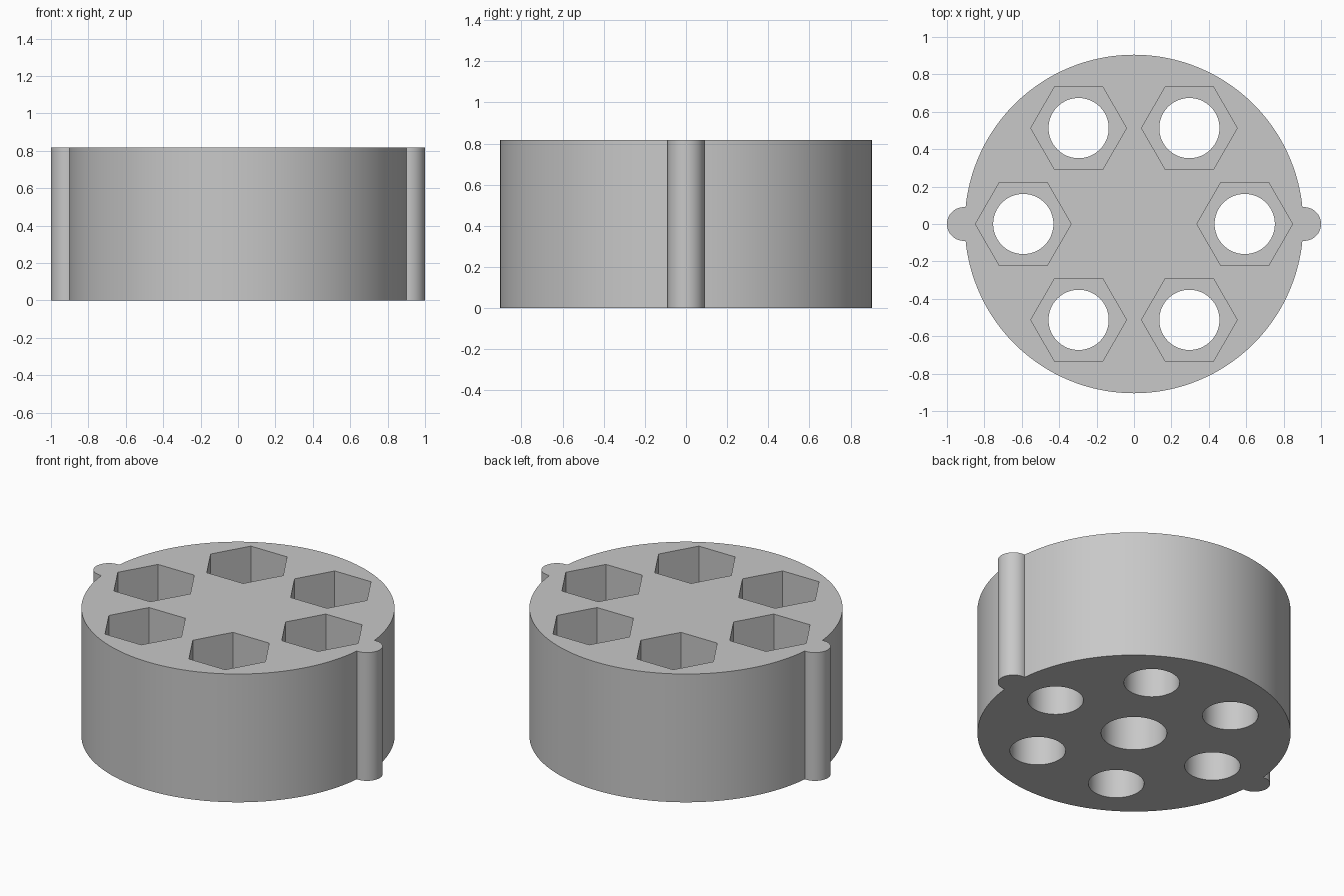
import bpy
from math import radians, cos, sin

cube = bpy.data.objects.get("Cube")
if cube:
    bpy.data.objects.remove(cube, do_unlink=True)

HEIGHT = 0.818
BODY_R = 0.905
RING_R = 0.592        # circle on which the six sockets sit
HEX_DEPTH = 0.42
CENTER_DEPTH = 0.5

grey = bpy.data.materials.new("plain grey")
grey.use_nodes = True
color = (0.58, 0.58, 0.58, 1)
grey.diffuse_color = color
grey.node_tree.nodes["Principled BSDF"].inputs["Base Color"].default_value = color


def prism(name, radius, z0, z1, x=0, y=0, sides=64):
    """Upright prism from z0 to z1 with a vertex on the +x axis."""
    bpy.ops.mesh.primitive_cylinder_add(
        vertices=sides, radius=radius, depth=z1 - z0,
        location=(x, y, (z0 + z1) / 2),
        rotation=(0, 0, radians(90)))
    ob = bpy.context.object
    ob.name = name
    ob.data.materials.append(grey)
    return ob


def combine(target, tool, operation):
    """Apply a boolean and discard the tool."""
    mod = target.modifiers.new(tool.name, "BOOLEAN")
    mod.operation = operation
    mod.solver = "EXACT"
    mod.object = tool
    bpy.context.view_layer.objects.active = target
    bpy.ops.object.modifier_apply(modifier=mod.name)
    bpy.data.objects.remove(tool, do_unlink=True)


# Round drum with a rounded rib on each side
drum = prism("socket_drum", BODY_R, 0, HEIGHT, sides=128)
for side in (-1, 1):
    combine(drum, prism("side_rib", 0.09, 0, HEIGHT, x=side * 0.91), "UNION")

# Six hexagonal sockets, each with a round hole through its floor
for i in range(6):
    x = RING_R * cos(radians(60 * i))
    y = RING_R * sin(radians(60 * i))
    combine(drum, prism("hex_socket", 0.256, HEIGHT - HEX_DEPTH, HEIGHT + 0.1,
                        x, y, sides=6), "DIFFERENCE")
    combine(drum, prism("through_hole", 0.161, -0.1, HEIGHT - HEX_DEPTH + 0.1,
                        x, y), "DIFFERENCE")

# Blind shaft hole in the underside
combine(drum, prism("shaft_hole", 0.19, -0.1, CENTER_DEPTH), "DIFFERENCE")

# Smooth curved walls, crisp edges
bpy.ops.object.select_all(action="DESELECT")
drum.select_set(True)
bpy.context.view_layer.objects.active = drum
bpy.ops.object.shade_smooth_by_angle(angle=radians(30))
